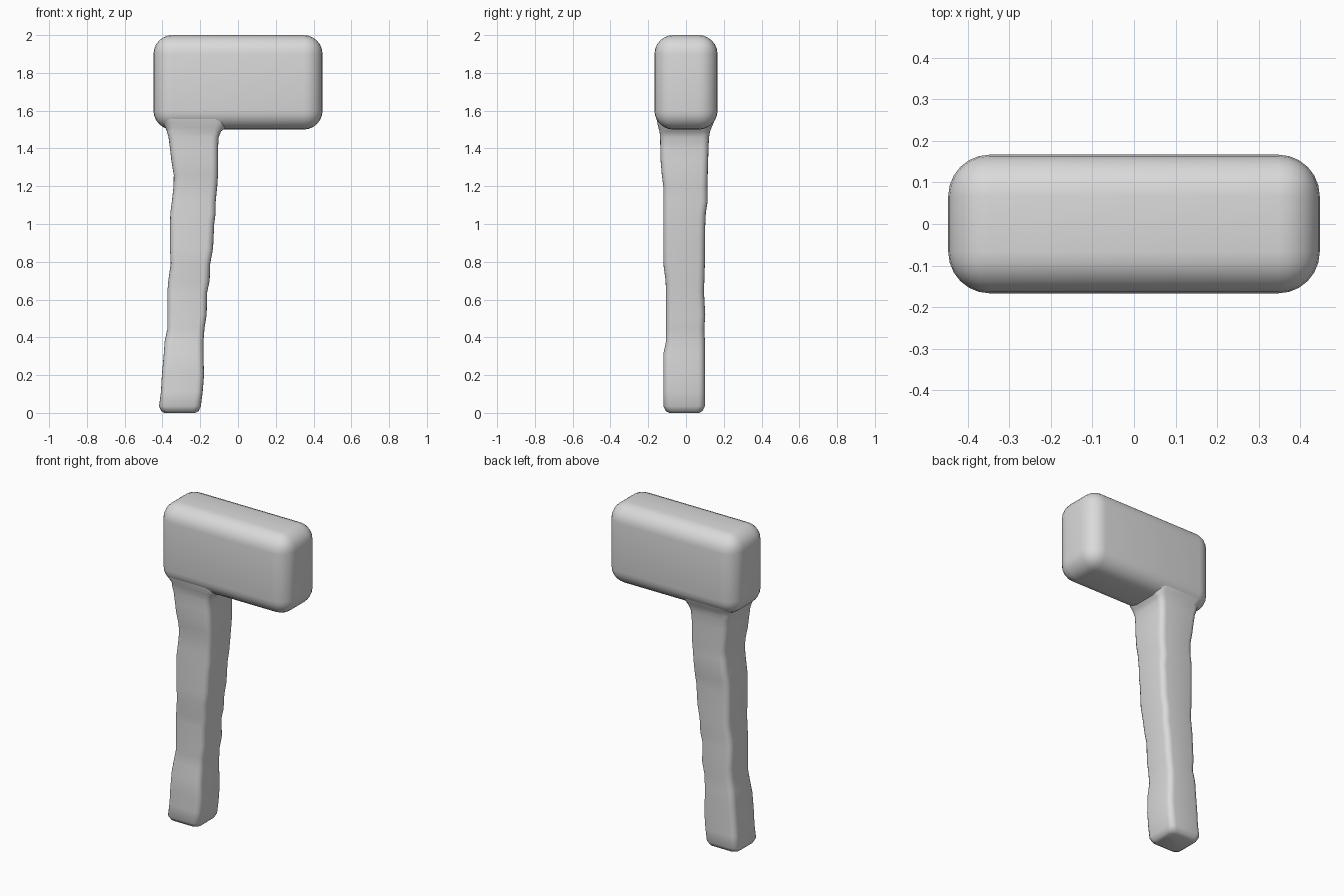
import bpy, bmesh, math

mat = bpy.data.materials.new("plain grey")
mat.diffuse_color = (0.7, 0.7, 0.7, 1)


def finish(name, bm):
    bmesh.ops.recalc_face_normals(bm, faces=bm.faces)
    mesh = bpy.data.meshes.new(name)
    bm.to_mesh(mesh)
    bm.free()
    mesh.materials.append(mat)
    for p in mesh.polygons:
        p.use_smooth = True
    ob = bpy.data.objects.new(name, mesh)
    bpy.context.collection.objects.link(ob)
    return ob


# hammer head: softly rounded block
bm = bmesh.new()
bmesh.ops.create_cube(bm, size=1)
for v in bm.verts:
    v.co = (v.co.x * 0.895, v.co.y * 0.334, 1.75 + v.co.z * 0.5)
bmesh.ops.bevel(bm, geom=bm.edges[:], offset=0.1, segments=6,
                profile=0.5, affect='EDGES')
finish("hammer_head", bm)


# handle: rough-hewn loft of rounded rectangles
def ring(bm, z, x0, x1, y0, y1, r, n=4):
    out = []
    corners = [(x1 - r, y1 - r), (x0 + r, y1 - r), (x0 + r, y0 + r), (x1 - r, y0 + r)]
    for i, (cx, cy) in enumerate(corners):
        for k in range(n + 1):
            a = math.pi / 2 * (i + k / n)
            out.append(bm.verts.new((cx + r * math.cos(a), cy + r * math.sin(a), z)))
    return out


# z, left, right, front, back
sections = [
    (0.00, -0.390, -0.225, -0.09, 0.07),
    (0.01, -0.407, -0.208, -0.107, 0.087),
    (0.035, -0.418, -0.197, -0.12, 0.10),
    (0.11, -0.408, -0.187, -0.12, 0.10),
    (0.20, -0.403, -0.180, -0.12, 0.10),
    (0.31, -0.393, -0.183, -0.12, 0.10),
    (0.38, -0.388, -0.183, -0.106, 0.10),
    (0.45, -0.373, -0.177, -0.106, 0.097),
    (0.52, -0.374, -0.166, -0.106, 0.102),
    (0.64, -0.374, -0.163, -0.106, 0.095),
    (0.70, -0.369, -0.150, -0.108, 0.097),
    (0.79, -0.356, -0.147, -0.12, 0.10),
    (0.87, -0.360, -0.132, -0.12, 0.10),
    (1.00, -0.360, -0.126, -0.12, 0.102),
    (1.06, -0.358, -0.118, -0.12, 0.105),
    (1.12, -0.350, -0.118, -0.12, 0.115),
    (1.20, -0.341, -0.110, -0.12, 0.113),
    (1.26, -0.340, -0.106, -0.128, 0.115),
    (1.33, -0.352, -0.106, -0.134, 0.117),
    (1.40, -0.360, -0.106, -0.136, 0.119),
    (1.46, -0.368, -0.102, -0.137, 0.122),
    (1.49, -0.376, -0.090, -0.140, 0.127),
    (1.51, -0.385, -0.065, -0.146, 0.135),
    (1.54, -0.405, -0.055, -0.153, 0.148),
    (1.58, -0.422, -0.060, -0.160, 0.160),
    (1.63, -0.425, -0.065, -0.162, 0.162),
]
bm = bmesh.new()
rings = [ring(bm, *s, 0.035 if s[0] < 1.5 else 0.06) for s in sections]
for a, b in zip(rings, rings[1:]):
    n = len(a)
    for i in range(n):
        bm.faces.new((a[i], a[(i + 1) % n], b[(i + 1) % n], b[i]))
bm.faces.new(rings[0][::-1])
bm.faces.new(rings[-1])
finish("handle", bm)
